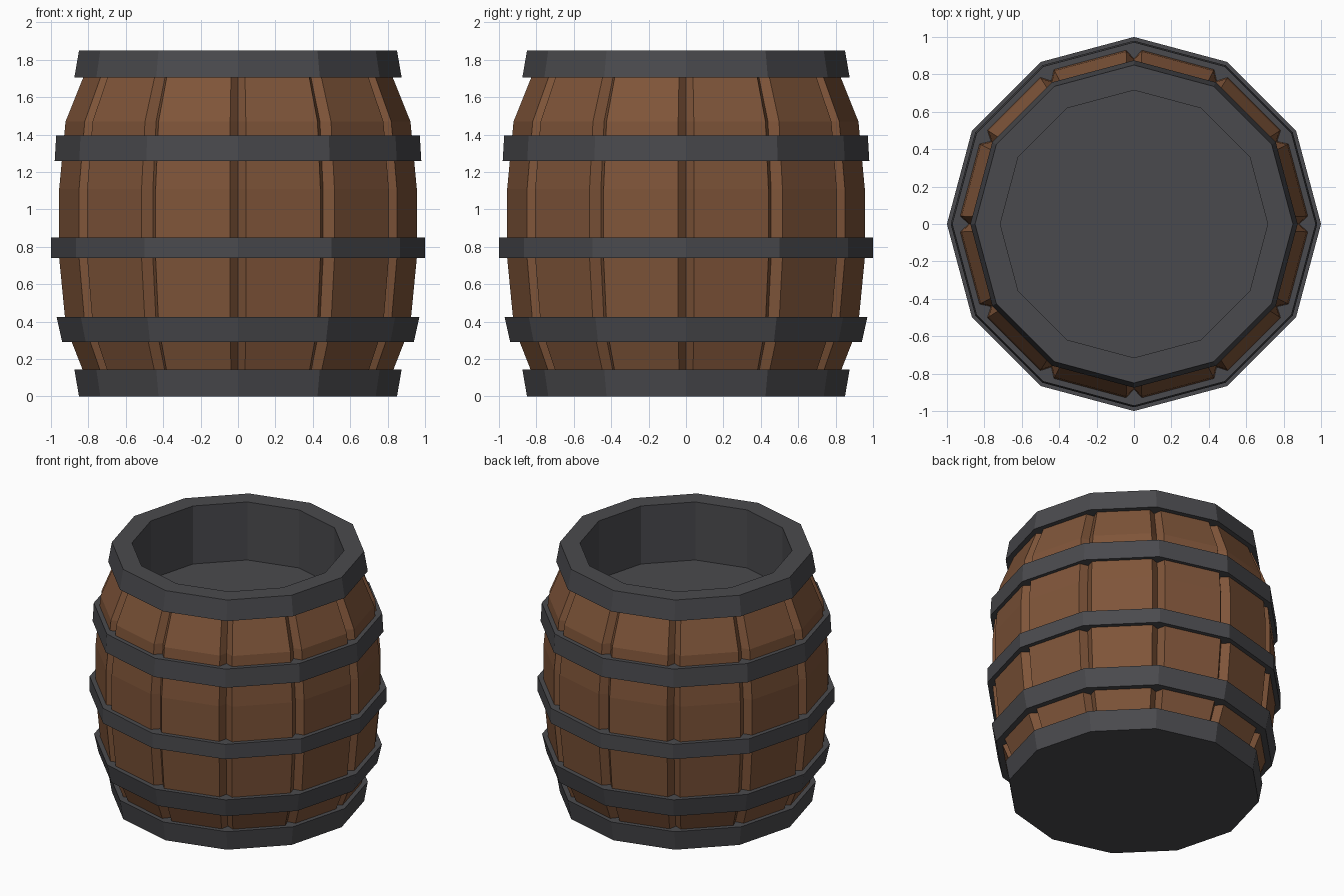
import bpy, bmesh, math

if "Cube" in bpy.data.objects:
    bpy.data.objects.remove(bpy.data.objects["Cube"])

SIDES = 12


def material(name, rgb):
    m = bpy.data.materials.new(name)
    m.diffuse_color = (*rgb, 1)
    m.use_nodes = True
    m.node_tree.nodes["Principled BSDF"].inputs["Base Color"].default_value = m.diffuse_color
    return m


wood = material("brown_wood", (0.212, 0.090, 0.041))
iron = material("dark_iron", (0.068, 0.068, 0.075))


def loft(name, rings, mat, closed=False, cap_start=False, cap_end=False):
    """Skin a list of rings; each ring is a list of (radius, degrees, z)."""
    bm = bmesh.new()
    loops = [[bm.verts.new((r * math.cos(math.radians(a)),
                            r * math.sin(math.radians(a)), z))
              for r, a, z in ring] for ring in rings]
    pairs = list(zip(loops, loops[1:]))
    if closed:
        pairs.append((loops[-1], loops[0]))
    for lo, hi in pairs:
        n = len(lo)
        for i in range(n):
            j = (i + 1) % n
            bm.faces.new((lo[i], lo[j], hi[j], hi[i]))
    if cap_start:
        bm.faces.new(loops[0][::-1])
    if cap_end:
        bm.faces.new(loops[-1])
    if not (cap_start ^ cap_end):
        bmesh.ops.recalc_face_normals(bm, faces=bm.faces)
    me = bpy.data.meshes.new(name)
    bm.to_mesh(me)
    bm.free()
    me.materials.append(mat)
    ob = bpy.data.objects.new(name, me)
    bpy.context.collection.objects.link(ob)
    return ob


def polygon(r, z):
    return [(r, 360 / SIDES * i, z) for i in range(SIDES)]


def stave_ring(r, z):
    # a V groove at every corner, a flat plank face between
    ring = []
    for i in range(SIDES):
        a = 360 / SIDES * i
        ring += [(r - 0.047, a, z), (r, a + 2.6, z), (r, a + 27.4, z)]
    return ring


# bulging wooden staves
profile = [(0.795, 0.05), (0.921, 0.37), (0.957, 0.74),
           (0.957, 1.11), (0.923, 1.47), (0.79, 1.80)]
loft("staves", [stave_ring(r, z) for r, z in profile], wood,
     cap_start=True, cap_end=True)

# three middle hoops: name, z low, r low, z high, r high
for name, z0, r0, z1, r1 in [("lower_hoop", 0.29, 0.94, 0.425, 0.97),
                             ("middle_hoop", 0.74, 1.0, 0.85, 1.0),
                             ("upper_hoop", 1.26, 0.98, 1.395, 0.972)]:
    loft(name, [polygon(r0, z0), polygon(r1, z1),
                polygon(r1 - 0.11, z1), polygon(r0 - 0.11, z0)],
         iron, closed=True)

# solid bottom hoop and base
loft("bottom_hoop", [polygon(0.85, 0), polygon(0.875, 0.145),
                     polygon(0.74, 0.145)], iron,
     cap_start=True, cap_end=True)

# top hoop with recessed well and its floor
loft("top_hoop_and_well", [polygon(0.74, 1.705), polygon(0.875, 1.705),
                           polygon(0.85, 1.85), polygon(0.715, 1.85),
                           polygon(0.715, 1.42)], iron, cap_end=True)

# open the wood above the well floor so the recess is visible
staves = bpy.data.objects["staves"].data
bm = bmesh.new()
bm.from_mesh(staves)
top = [f for f in bm.faces if len(f.verts) > 4 and f.calc_center_median().z > 1]
bmesh.ops.delete(bm, geom=top, context='FACES_ONLY')
bm.to_mesh(staves)
bm.free()
